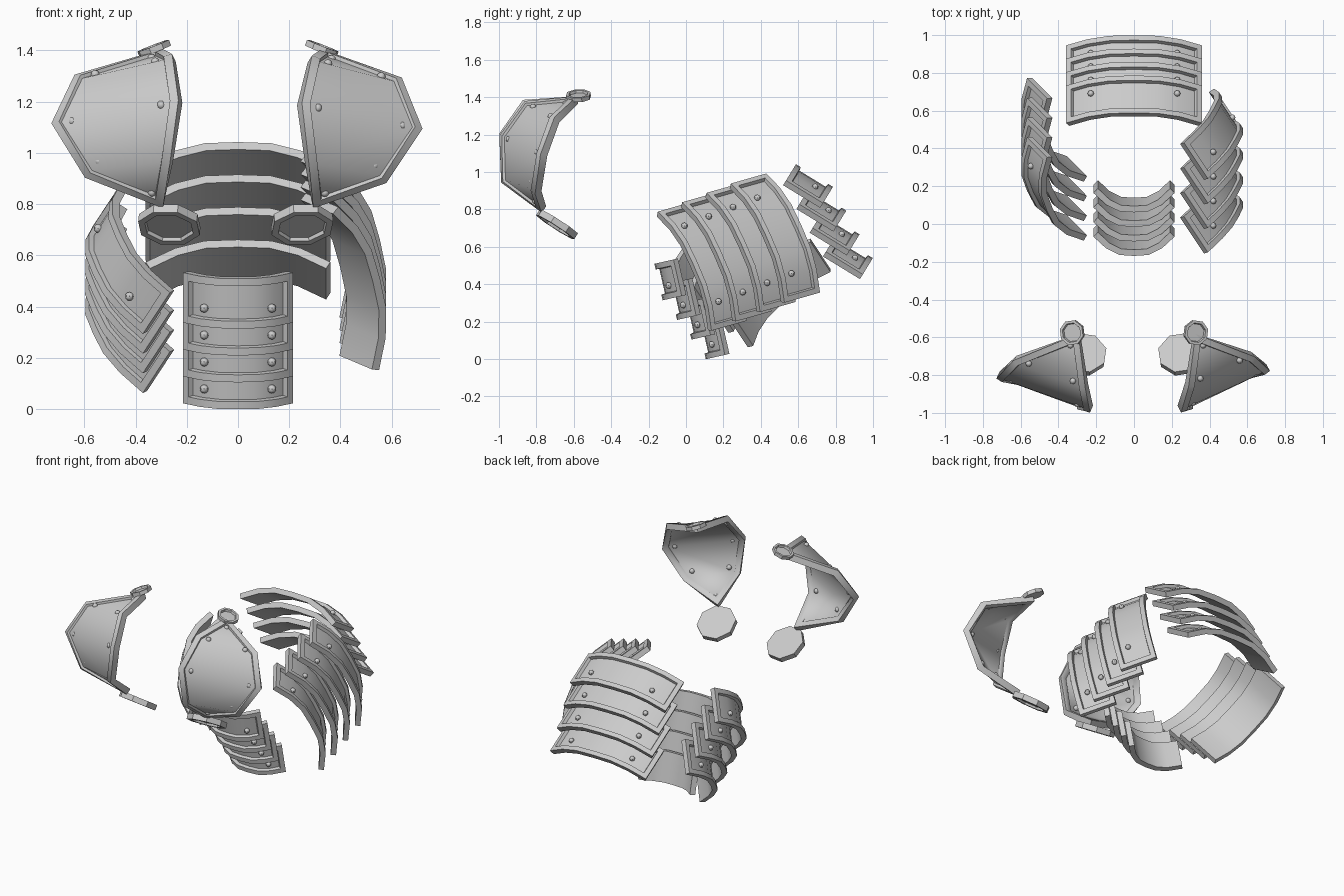
import bpy, bmesh, math
from mathutils import Vector as V, Matrix

if "Cube" in bpy.data.objects:
    bpy.data.objects.remove(bpy.data.objects["Cube"])


def shell(name, pts, faces, out, thick=0.034, rim=0.03, depth=0.02, bolts=(), angle=40, inner=0):
    """Thick plate from a surface, with a raised rim on the outer side and round bolts."""
    src = bmesh.new()
    vs = [src.verts.new(p) for p in pts]
    for f in faces:
        src.faces.new([vs[i] for i in f])
    src.normal_update()
    bmesh.ops.recalc_face_normals(src, faces=src.faces)
    total = sum((f.normal * f.calc_area() for f in src.faces), V())
    if total.dot(V(out)) < 0:
        bmesh.ops.reverse_faces(src, faces=src.faces)
    src.normal_update()
    src.verts.index_update()
    bm = bmesh.new()
    front = [bm.verts.new(v.co + v.normal * thick / 2) for v in src.verts]
    back = [bm.verts.new(v.co - v.normal * thick / 2) for v in src.verts]
    top, under = [], []
    for f in src.faces:
        ids = [v.index for v in f.verts]
        top.append(bm.faces.new([front[i] for i in ids]))
        under.append(bm.faces.new([back[i] for i in reversed(ids)]))
    for e in src.edges:
        if e.is_boundary:
            a, b = (v.index for v in e.verts)
            bm.faces.new([front[a], front[b], back[b], back[a]])
    bmesh.ops.recalc_face_normals(bm, faces=bm.faces)
    bm.normal_update()
    for side, sink in ((top, depth), (under, inner)):
        if sink:
            bmesh.ops.inset_region(bm, faces=side, thickness=rim, use_even_offset=True)
            bmesh.ops.inset_region(bm, faces=side, thickness=0.004, depth=-sink, use_even_offset=True)
    for b in bolts:
        bmesh.ops.create_uvsphere(bm, u_segments=8, v_segments=6, radius=0.017,
                                  matrix=Matrix.Translation(b))
    src.free()
    me = bpy.data.meshes.new(name)
    bm.to_mesh(me)
    bm.free()
    ob = bpy.data.objects.new(name, me)
    bpy.context.collection.objects.link(ob)
    bpy.ops.object.select_all(action='DESELECT')
    ob.select_set(True)
    bpy.context.view_layer.objects.active = ob
    bpy.ops.object.shade_smooth_by_angle(angle=math.radians(angle))
    return ob


# bowed strip cross-section: position along the length, share of the bow
BOW = [(-1, 0), (-.68, .62), (-.36, .95), (0, 1), (.36, .95), (.68, .62), (1, 0)]


def stack(name, origin, l, d, hint, step, half, width, bow, count=4):
    """Overlapping row of bowed plates; origin is the middle of the first upper chord."""
    l = V(l).normalized()
    d = V(d)
    d = (d - l * d.dot(l)).normalized()
    n = l.cross(d)
    if n.dot(V(hint)) < 0:
        n = -n
    for k in range(count):
        o = V(origin) + V(step) * k
        pts = [o + l * s * half + n * b * bow + d * t * width for t in (0, 1) for s, b in BOW]
        m = len(BOW)
        faces = [(i, i + 1, m + i + 1, m + i) for i in range(m - 1)]
        bolts = [o + l * s * half + n * (bow * .66 + .002) + d * width * .65 for s in (-.65, .65)]
        shell(f"{name}_plate_{k + 1}", pts, faces, n, bolts=bolts)


# waist armour: front, back and two side skirts
stack("front_skirt", (0, -.055, .535), (1, 0, 0), (0, .22, -.97), (0, -1, 0),
      (0, .077, -.105), .203, .2, .1)
stack("back_skirt", (0, .527, .942), (1, 0, 0), (0, .85, -.52), (0, 0, 1),
      (0, .071, -.127), .352, .232, .1)
stack("right_skirt", (.332, .567, .668), (.15, .27, -.6), (.56, -.8, -.28), (1, 0, 0),
      (0, -.13, -.05), .35, .235, .1)
stack("left_skirt", (-.352, .14, .662), (.19, -.43, -.41), (-.46, .45, -.74), (-1, 0, 0),
      (0, .104, -.077), .31, .22, .115)


def disc(name, centre, normal, radius, thick):
    """Small eight-sided cap with a rim."""
    q = V(normal).to_track_quat('Z', 'Y')
    pts = [V(centre) + q @ V((radius * math.cos(a), radius * math.sin(a), 0))
           for a in (math.pi / 8 + i * math.pi / 4 for i in range(8))]
    shell(name, pts, [range(8)], normal, thick=thick, rim=radius * .2, depth=.014)


def shoulder(side, sx, corners, low):
    """Eight-cornered bent shoulder plate with a cap at each tip."""
    a, g, b, h, c, dd, e, f = [V(p) for p in corners]
    towards = [(a, (g + f) / 2), (c, (dd + h) / 2), (g, f), (f, g), (b, e), (e, b),
               (h, (b + dd) / 2), (dd, (e + h) / 2)]
    out = V((sx * .45, -.88, .1))
    bolts = [p + (q - p).normalized() * .08 for p, q in towards]
    shell(f"{side}_shoulder_plate", [a, g, b, h, c, dd, e, f],
          [(0, 1, 7), (1, 2, 6), (1, 6, 7), (2, 3, 6), (3, 5, 6), (3, 4, 5)], out,
          thick=.042, rim=.034, depth=.014, bolts=bolts, angle=60, inner=.008)
    disc(f"{side}_upper_cap", (sx * .327, -.575, 1.407), (sx * .36, -.05, .93), .068, .024)
    disc(f"{side}_lower_cap", (low, -.69, .72), (sx * .08, -.54, -.84), .125, .036)


shoulder("right", 1, [(.32, -.58, 1.385), (.28, -.85, 1.365), (.24, -.98, 1.19), (.27, -.97, .95),
                      (.29, -.76, .80), (.57, -.79, .89), (.71, -.76, 1.09), (.63, -.69, 1.28)], .25)
shoulder("left", -1, [(-.29, -.58, 1.385), (-.25, -.86, 1.37), (-.225, -.98, 1.2), (-.26, -.97, .96),
                      (-.29, -.76, .80), (-.59, -.82, .91), (-.72, -.80, 1.11), (-.63, -.71, 1.29)], -.268)
